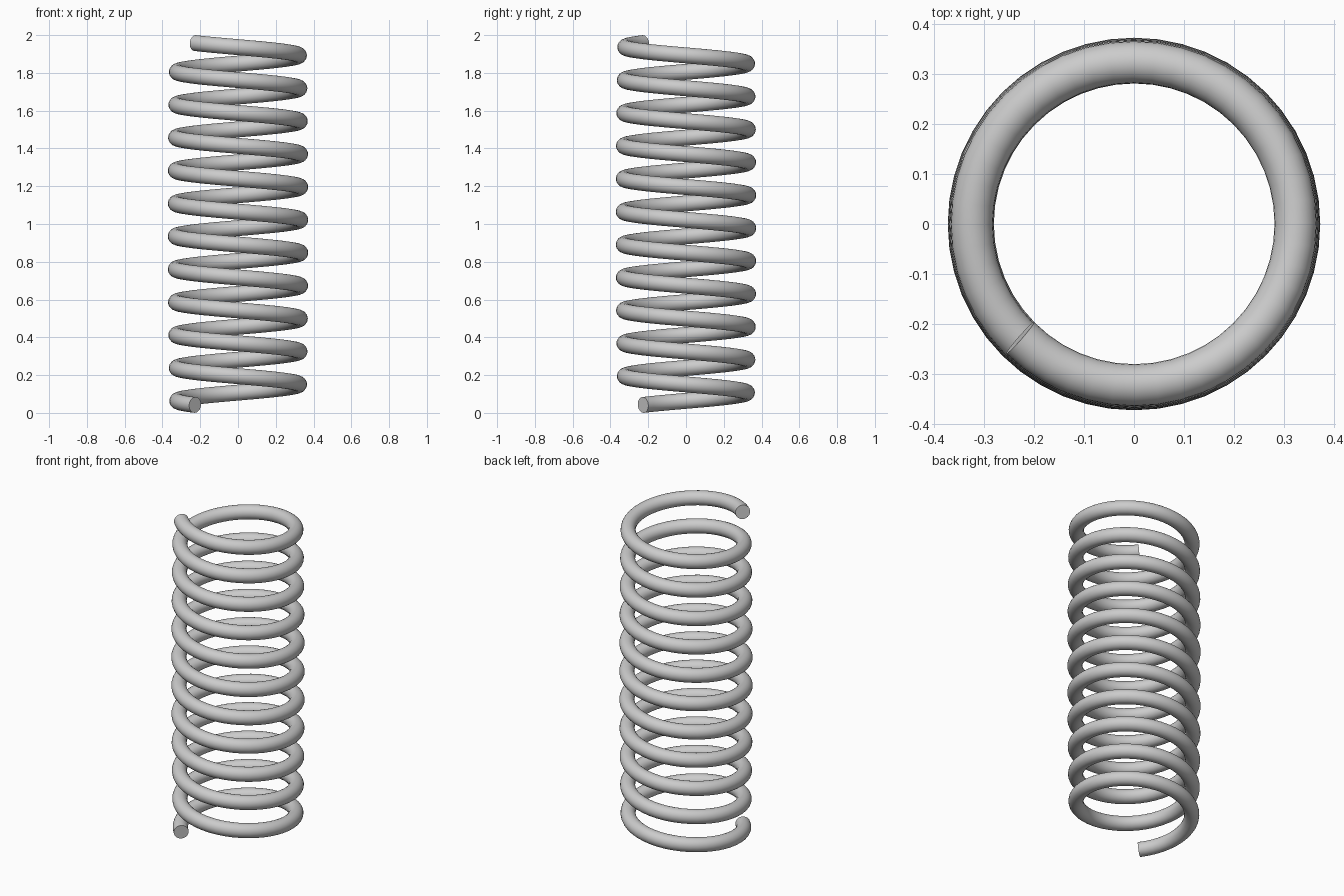
import bpy
import math

if "Cube" in bpy.data.objects:
    bpy.data.objects.remove(bpy.data.objects["Cube"])

TURNS = 11          # full coils, left-handed going up
STEPS = 48          # segments per coil
WIRE = 0.042        # wire radius
START = math.radians(225)
R_END, BULGE = 0.3215, 0.0085   # coil radius at the ends, extra at mid height
Z0, Z1 = WIRE, 2.0 - WIRE

# Helical path with a slight barrel bulge
curve = bpy.data.curves.new("coil_spring", "CURVE")
curve.dimensions = "3D"
curve.twist_mode = "Z_UP"
curve.bevel_depth = WIRE
curve.bevel_resolution = 10
curve.use_fill_caps = True
spline = curve.splines.new("POLY")
count = TURNS * STEPS
spline.points.add(count)
for i, p in enumerate(spline.points):
    t = i / count
    a = START - 2 * math.pi * TURNS * t
    r = R_END + BULGE * (1 - (2 * t - 1) ** 2)
    p.co = (r * math.cos(a), r * math.sin(a), Z0 + (Z1 - Z0) * t, 1)

# Wire swept along the path, with flat cut ends
spring = bpy.data.objects.new("coil_spring", curve)
bpy.context.collection.objects.link(spring)
bpy.context.view_layer.objects.active = spring
spring.select_set(True)
bpy.ops.object.convert(target="MESH")

# Join the end caps to the wire and smooth everything but the cut edges
bpy.ops.object.mode_set(mode="EDIT")
bpy.ops.mesh.select_all(action="SELECT")
bpy.ops.mesh.remove_doubles(threshold=0.0001)
bpy.ops.mesh.normals_make_consistent(inside=False)
bpy.ops.object.mode_set(mode="OBJECT")
bpy.ops.object.shade_smooth_by_angle(angle=math.radians(40))
